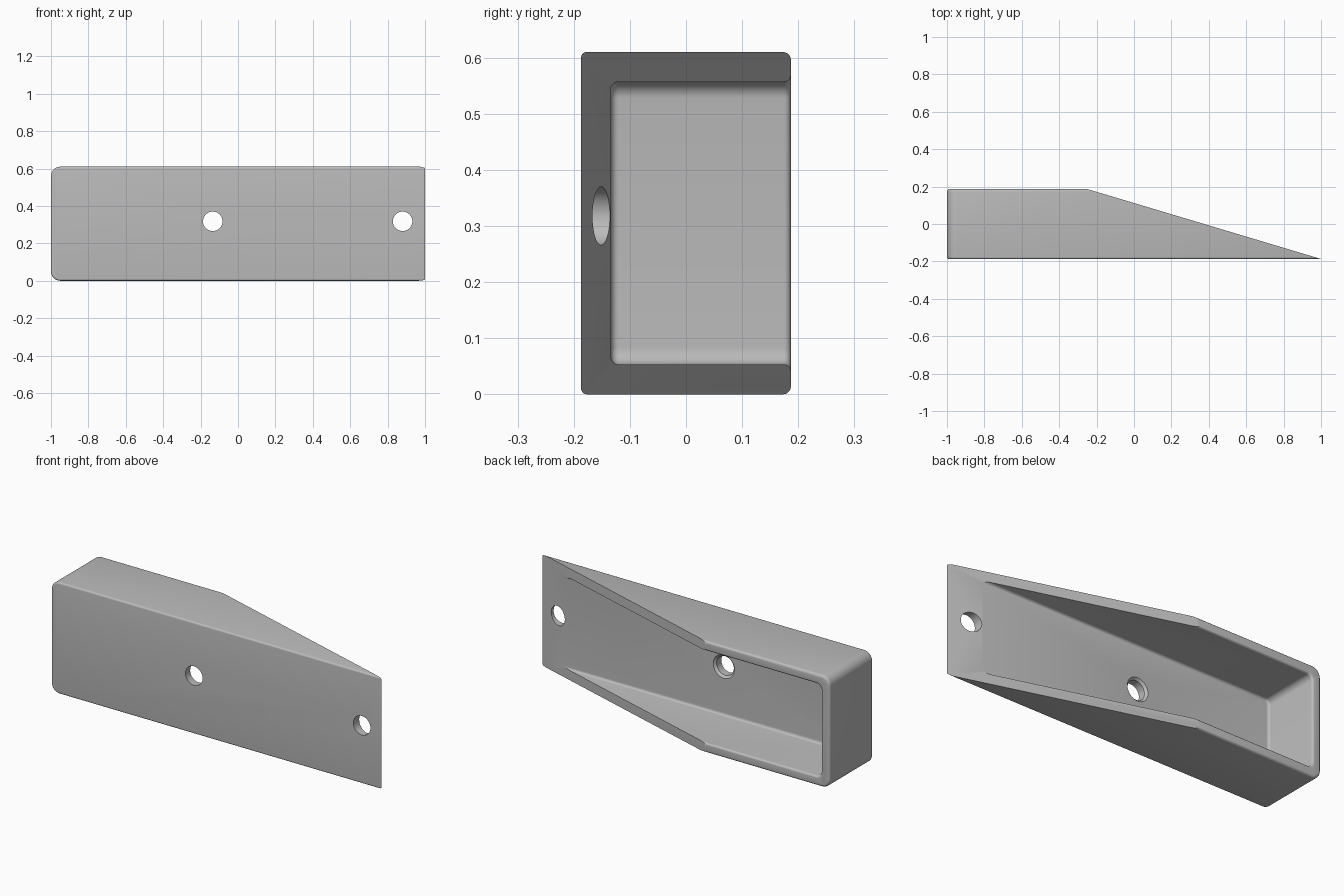
import bpy, bmesh
from math import pi, sin, cos
from mathutils import Vector, Matrix

if "Cube" in bpy.data.objects:
    bpy.data.objects.remove(bpy.data.objects["Cube"])

HALF, HEIGHT, WALL = 0.187, 0.61, 0.053
HOLE_Z, HOLE_R = 0.318, 0.052
FLOOR = -HALF + WALL

grey = bpy.data.materials.new("plain grey")
grey.use_nodes = True
GREY = (0.5, 0.5, 0.5, 1)
grey.diffuse_color = GREY
grey.node_tree.nodes["Principled BSDF"].inputs["Base Color"].default_value = GREY


def finish(bm, name):
    bmesh.ops.recalc_face_normals(bm, faces=bm.faces)
    mesh = bpy.data.meshes.new(name)
    bm.to_mesh(mesh)
    bm.free()
    mesh.materials.append(grey)
    obj = bpy.data.objects.new(name, mesh)
    bpy.context.collection.objects.link(obj)
    return obj


def outline(x0, z0, z1, r, inset, far, steps=8):
    """Long rectangle with its two -x corners rounded, as (x, z) points."""
    ri = r - inset
    pts = [(far, z0 + inset)]
    for cz, start in ((z0 + r, 1.5 * pi), (z1 - r, pi)):
        for i in range(steps + 1):
            a = start - i / steps * pi / 2
            pts.append((x0 + r + ri * cos(a), cz + ri * sin(a)))
    return pts + [(far, z1 - inset)]


def loft(sections, x0, z0, z1, r, far):
    """Skin a stack of (y, inset) outlines and cap both ends."""
    bm = bmesh.new()
    rings = [[bm.verts.new((x, y, z)) for x, z in outline(x0, z0, z1, r, d, far)]
             for y, d in sections]
    n = len(rings[0])
    for a, b in zip(rings, rings[1:]):
        for i in range(n):
            j = (i + 1) % n
            bm.faces.new((a[i], a[j], b[j], b[i]))
    bm.faces.new(rings[0])
    bm.faces.new(rings[-1])
    return bm


def fillet(y, r, side, sign=1, steps=5):
    """(y, inset) arc that ends at height y; side -1 is the front, 1 the back."""
    arc = [(y - side * r * (1 - cos(t)), sign * r * (1 - sin(t)))
           for t in (i / steps * pi / 2 for i in range(steps + 1))]
    return arc if side < 0 else arc[::-1]


# Outer body: rounded block, sliced by the long slope
body = loft(fillet(-HALF, 0.01, -1) + fillet(HALF, 0.014, 1),
            -1, 0, HEIGHT, 0.05, 1.2)
cut = bmesh.ops.bisect_plane(body, geom=body.verts[:] + body.edges[:] + body.faces[:],
                             plane_co=(1, -HALF, 0), plane_no=(2 * HALF, 1.25, 0),
                             clear_outer=True)
bmesh.ops.holes_fill(body, edges=[e for e in body.edges if e.is_boundary])
bracket = finish(body, "wedge_bracket")

# Cavity: rounded floor edge and a flared rim, open to the back and slope
cavity = finish(loft(fillet(FLOOR, 0.014, -1) + fillet(HALF, 0.012, 1, -1) + [(0.3, -0.012)],
                     -1 + WALL, WALL, HEIGHT - WALL, 0.03, 1.4), "cavity_cutter")


# Screw holes through the front plate
def tube(name, x, r1, r2, y0, y1):
    bm = bmesh.new()
    bmesh.ops.create_cone(bm, cap_ends=True, segments=48, radius1=r1, radius2=r2,
                          depth=y1 - y0)
    bmesh.ops.transform(bm, matrix=Matrix.Translation((x, (y0 + y1) / 2, HOLE_Z))
                        @ Matrix.Rotation(-pi / 2, 4, "X"), verts=bm.verts)
    return finish(bm, name)


cutters = [cavity,
           tube("middle_hole_cutter", -0.135, HOLE_R, HOLE_R, -0.3, 0),
           tube("end_hole_cutter", 0.88, HOLE_R, HOLE_R, -0.3, 0),
           tube("hole_rim_cutter", -0.135, HOLE_R, HOLE_R + 0.024, FLOOR - 0.012, FLOOR + 0.012)]

bpy.context.view_layer.objects.active = bracket
for c in cutters:
    c.hide_render = True
    mod = bracket.modifiers.new(c.name, "BOOLEAN")
    mod.operation, mod.solver, mod.object = "DIFFERENCE", "EXACT", c
    bpy.ops.object.modifier_apply(modifier=mod.name)
    bpy.data.objects.remove(c)

bpy.ops.object.select_all(action="DESELECT")
bracket.select_set(True)
bpy.ops.object.shade_smooth_by_angle(angle=pi / 6)
